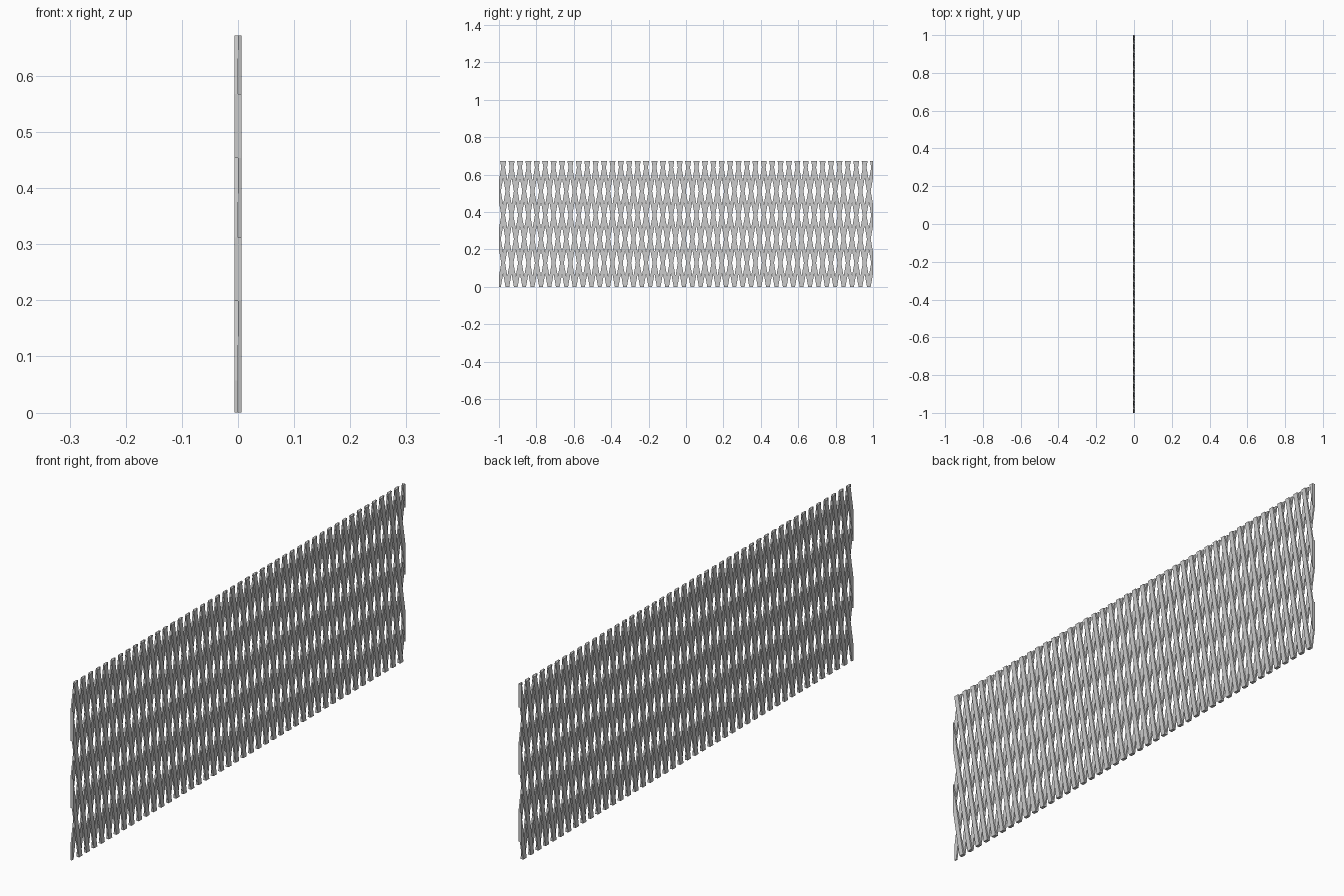
import bpy, bmesh

if "Cube" in bpy.data.objects:
    bpy.data.objects.remove(bpy.data.objects["Cube"])

PITCH = 2.0 / 44.5     # slat spacing along the panel
COUNT = 45             # slats starting on the ground
STEP = 0.1277          # height between crossing rows
LEAN = PITCH / (2 * STEP)
H = 0.672
W = 0.0200             # slat width along the panel
T = 0.006              # slat thickness


def add_slat(bm, y0, lean, x0, x1):
    # one leaning slat, sheared box from the ground to the top
    pts = [(y0 - W / 2, 0), (y0 + W / 2, 0),
           (y0 + W / 2 + lean * H, H), (y0 - W / 2 + lean * H, H)]
    a = [bm.verts.new((x0, y, z)) for y, z in pts]
    b = [bm.verts.new((x1, y, z)) for y, z in pts]
    bm.faces.new(a)
    bm.faces.new(b[::-1])
    for i in range(4):
        j = (i + 1) % 4
        bm.faces.new((a[j], a[i], b[i], b[j]))


def trim(bm, side):
    # cut the slats flush at one end of the panel and cap them
    geom = bm.verts[:] + bm.edges[:] + bm.faces[:]
    bmesh.ops.bisect_plane(bm, geom=geom, dist=1e-6, plane_co=(0, side, 0),
                           plane_no=(0, side, 0), clear_outer=True)
    rim = [e for e in bm.edges if e.is_boundary]
    bmesh.ops.holes_fill(bm, edges=rim, sides=0)


def slat_layer(name, x0, x1, lean, indices):
    bm = bmesh.new()
    for i in indices:
        add_slat(bm, -1 + i * PITCH, lean, x0, x1)
    trim(bm, -1)
    trim(bm, 1)
    bmesh.ops.recalc_face_normals(bm, faces=bm.faces[:])
    me = bpy.data.meshes.new(name)
    bm.to_mesh(me)
    bm.free()
    bpy.context.collection.objects.link(bpy.data.objects.new(name, me))


# two layers of slats leaning opposite ways
extra = int(LEAN * H / PITCH) + 1
slat_layer("rear_slats", -T, 0, LEAN, range(-extra, COUNT))
slat_layer("front_slats", 0, T, -LEAN, range(1, COUNT + extra))
